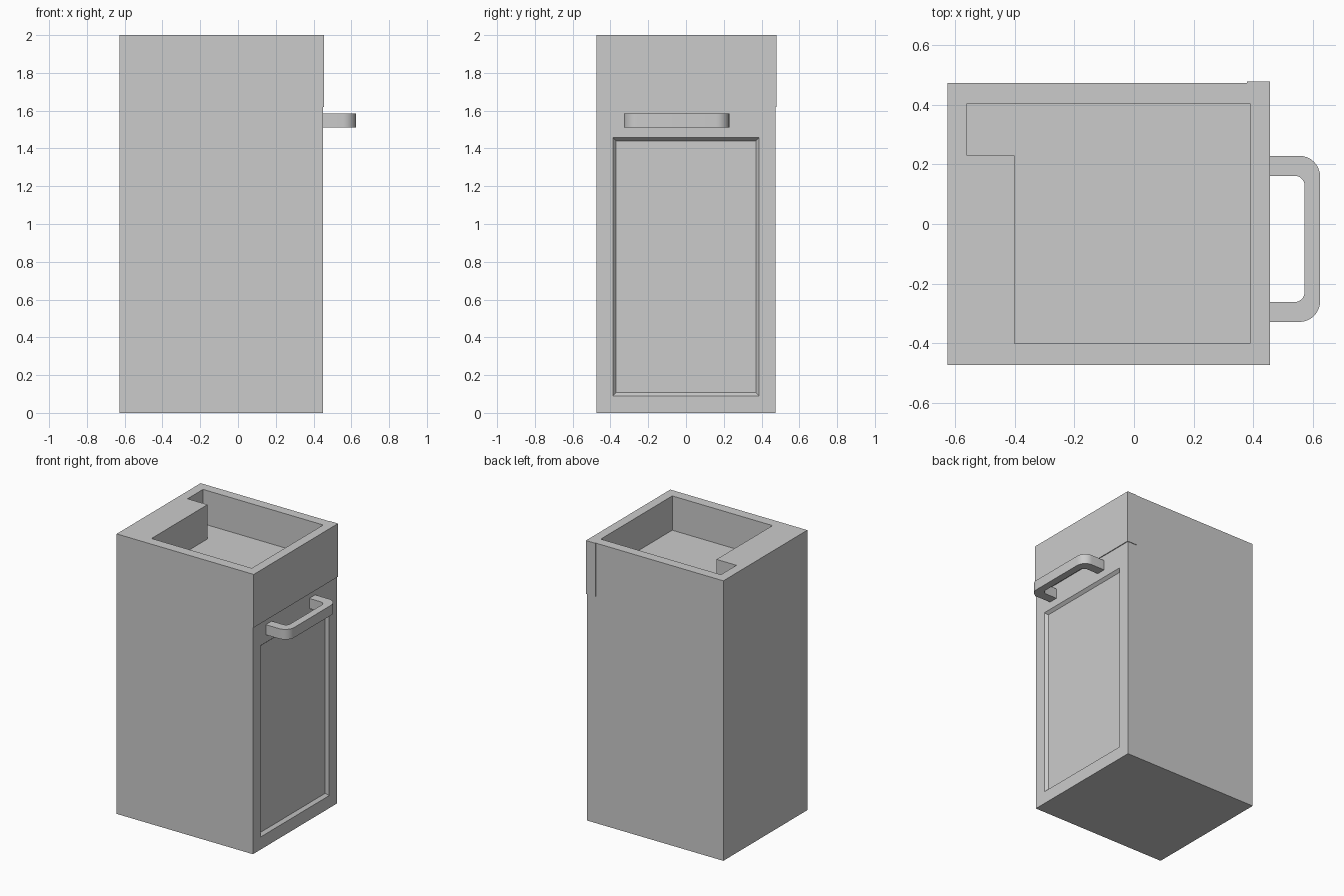
import bpy, bmesh
from math import cos, sin, pi
from mathutils import Vector

old = bpy.data.objects.get("Cube")
if old:
    bpy.data.objects.remove(old)

GREY = (0.6, 0.6, 0.6, 1.0)
mat = bpy.data.materials.new("plain grey")
mat.use_nodes = True
mat.diffuse_color = GREY
mat.node_tree.nodes["Principled BSDF"].inputs["Base Color"].default_value = GREY


def loft(name, start, end):
    """Solid between two matching outlines of 3D points."""
    bm = bmesh.new()
    a = [bm.verts.new(p) for p in start]
    b = [bm.verts.new(p) for p in end]
    bm.faces.new(a)
    bm.faces.new(b)
    for i in range(len(a)):
        j = (i + 1) % len(a)
        bm.faces.new((a[i], a[j], b[j], b[i]))
    bmesh.ops.recalc_face_normals(bm, faces=bm.faces)
    mesh = bpy.data.meshes.new(name)
    bm.to_mesh(mesh)
    bm.free()
    mesh.materials.append(mat)
    obj = bpy.data.objects.new(name, mesh)
    bpy.context.collection.objects.link(obj)
    return obj


def prism(name, outline, z0, z1):
    return loft(name, [(x, y, z0) for x, y in outline], [(x, y, z1) for x, y in outline])


def rect(x0, x1, y0, y1):
    return [(x0, y0), (x1, y0), (x1, y1), (x0, y1)]


def combine(target, tool, operation):
    """Apply a boolean and discard the tool object."""
    mod = target.modifiers.new("boolean", 'BOOLEAN')
    mod.operation = operation
    mod.solver = 'EXACT'
    mod.object = tool
    bpy.context.view_layer.objects.active = target
    bpy.ops.object.modifier_apply(modifier=mod.name)
    bpy.data.objects.remove(tool)


def corner(cx, cy, r, a0, a1, steps=8):
    return [(cx + r * cos(a0 + (a1 - a0) * i / steps),
             cy + r * sin(a0 + (a1 - a0) * i / steps)) for i in range(steps + 1)]


# Cabinet with the slightly proud panel across its upper end
cabinet = prism("cabinet", rect(-0.627, 0.45, -0.474, 0.474), 0, 2)
combine(cabinet, prism("upper_panel", rect(0.38, 0.456, -0.474, 0.478), 1.62, 2), 'UNION')

# Open top compartment with a side notch
well = [(-0.56, 0.23), (-0.402, 0.23), (-0.402, -0.402),
        (0.39, -0.402), (0.39, 0.405), (-0.56, 0.405)]
combine(cabinet, prism("well_cutter", well, 1.755, 2.1), 'DIFFERENCE')


# Recessed door field with sloped edges
def door_ring(x, grow):
    y, low, high = 0.37 + grow, 0.107 - grow, 1.44 + grow
    return [(x, -y, low), (x, y, low), (x, y, high), (x, -y, high)]


combine(cabinet, loft("door_cutter", door_ring(0.43, 0), door_ring(0.47, 0.034)), 'DIFFERENCE')

# Pull handle: a rounded U bar
y0, y1, wall, bar = -0.329, 0.229, 0.067, 0.052
tip, root, ro, ri = 0.625, 0.445, 0.07, 0.034
outline = [(root, y0)]
outline += corner(tip - ro, y0 + ro, ro, -pi / 2, 0)
outline += corner(tip - ro, y1 - ro, ro, 0, pi / 2)
outline += [(root, y1), (root, y1 - wall)]
outline += corner(tip - bar - ri, y1 - wall - ri, ri, pi / 2, 0)
outline += corner(tip - bar - ri, y0 + wall + ri, ri, 0, -pi / 2)
outline += [(root, y0 + wall)]
handle = prism("handle", outline, 1.512, 1.584)

# Smooth only the rounded handle corners
bpy.ops.object.select_all(action='DESELECT')
handle.select_set(True)
bpy.context.view_layer.objects.active = handle
bpy.ops.object.shade_smooth_by_angle(angle=pi / 6)
